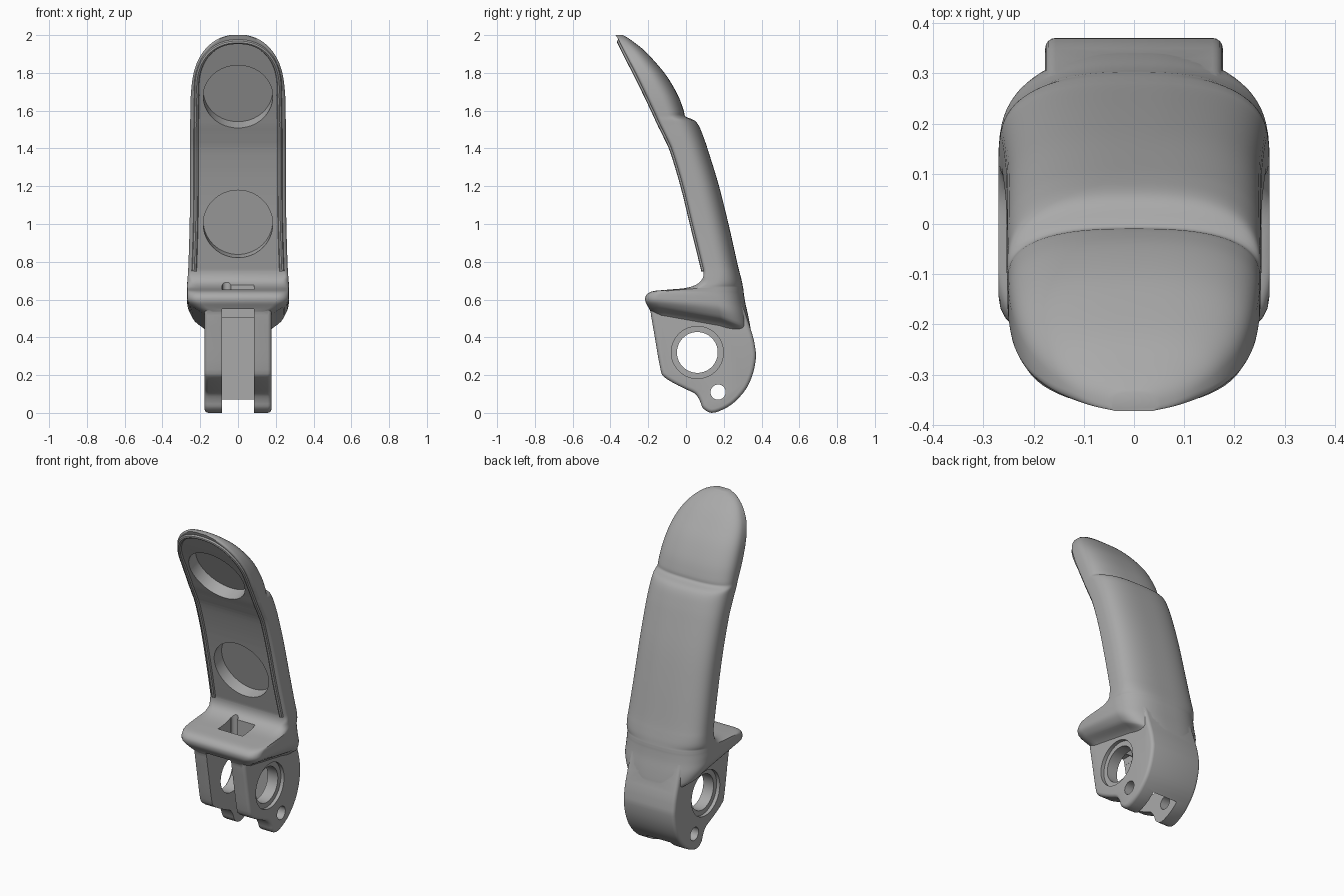
import bpy, bmesh, math
from mathutils import Vector, Matrix

cube = bpy.data.objects.get("Cube")
if cube:
    bpy.data.objects.remove(cube)

grey = bpy.data.materials.new("plain_grey")
grey.use_nodes = True
grey.diffuse_color = (0.4, 0.4, 0.4, 1)
grey.node_tree.nodes["Principled BSDF"].inputs["Base Color"].default_value = (0.4, 0.4, 0.4, 1)


def make_object(name, bm):
    bmesh.ops.recalc_face_normals(bm, faces=bm.faces)
    mesh = bpy.data.meshes.new(name)
    bm.to_mesh(mesh)
    bm.free()
    obj = bpy.data.objects.new(name, mesh)
    bpy.context.collection.objects.link(obj)
    return obj


def modified_mesh(obj):
    bpy.context.view_layer.update()
    graph = bpy.context.evaluated_depsgraph_get()
    return bpy.data.meshes.new_from_object(obj.evaluated_get(graph))


def combine(obj, other, operation="DIFFERENCE"):
    """Boolean that keeps the first solver result with a sound height."""
    mod = obj.modifiers.new("combine", "BOOLEAN")
    mod.object, mod.operation = other, operation
    for solver in ("EXACT", "MANIFOLD", "FLOAT"):
        mod.solver = solver
        mesh = modified_mesh(obj)
        heights = [v.co.z for v in mesh.vertices]
        if heights and max(heights) - min(heights) > 1.6:
            obj.data = mesh
            break
    obj.modifiers.clear()
    bpy.data.objects.remove(other)


def skin(name, sections):
    """Closed surface through a row of equal loops of points."""
    bm = bmesh.new()
    loops = [[bm.verts.new(p) for p in sec] for sec in sections]
    count = len(loops[0])
    for low, high in zip(loops, loops[1:]):
        for i in range(count):
            j = (i + 1) % count
            bm.faces.new((low[i], low[j], high[j], high[i]))
    bm.faces.new(loops[0][::-1])
    bm.faces.new(loops[-1])
    return make_object(name, bm)


def smooth_rows(rows, steps):
    """Catmull-Rom interpolation through rows of numbers."""
    pts = [rows[0]] + rows + [rows[-1]]
    out = []
    for a, b, c, d in zip(pts, pts[1:], pts[2:], pts[3:]):
        for s in range(steps):
            t = s / steps
            out.append([q + 0.5 * t * (r - p + t * (2*p - 5*q + 4*r - e + t * (3*(q - r) + e - p)))
                        for p, q, r, e in zip(a, b, c, d)])
    return out + [rows[-1]]


def clamp(v):
    return max(0.0, min(1.0, v))


def box(name, lo, hi):
    bm = bmesh.new()
    lo, hi = Vector(lo), Vector(hi)
    bmesh.ops.create_cube(bm, size=1, matrix=Matrix.Translation((lo + hi) / 2)
                          @ Matrix.Diagonal((*(hi - lo), 1)))
    return make_object(name, bm)


def cylinder(name, centre, axis, radius, length):
    bm = bmesh.new()
    turn = Vector(axis).to_track_quat("Z", "Y").to_matrix().to_4x4()
    bmesh.ops.create_cone(bm, cap_ends=True, segments=64, radius1=radius, radius2=radius,
                          depth=length, matrix=Matrix.Translation(centre) @ turn)
    return make_object(name, bm)


# Finger shell: height, front, back, half width
rows = [
    (.46, -.13, .30, .160), (.50, -.17, .335, .168), (.53, -.185, .345, .195),
    (.56, -.20, .342, .24), (.59, -.215, .33, .266), (.62, -.212, .315, .27),
    (.643, -.18, .307, .27), (.652, -.10, .305, .27), (.66, -.01, .303, .27),
    (.675, .045, .30, .27), (.70, .08, .295, .268), (.74, .094, .285, .265),
    (.80, .082, .27, .262), (1.0, .033, .225, .256), (1.2, -.016, .175, .254),
    (1.38, -.07, .12, .254), (1.46, -.105, .093, .254), (1.52, -.135, .068, .253),
    (1.55, -.149, .042, .253), (1.57, -.158, -.004, .252), (1.60, -.172, -.012, .252),
    (1.68, -.21, -.042, .25), (1.78, -.259, -.10, .239), (1.86, -.30, -.165, .215),
    (1.92, -.33, -.222, .178), (1.96, -.35, -.272, .137), (1.985, -.363, -.307, .095),
    (2.0, -.373, -.335, .045)]
rings = smooth_rows(rows, 4)


def section(z, front, back, width):
    """Flat front with rounded corners and a domed back."""
    depth = back - front
    r = min(.02 + .05 * clamp((.72 - z) / .06), .29 * depth, .4 * width)
    mid = max(front + .3 * depth, back - .19)
    pts = []
    for i in range(6):
        a = math.pi / 2 * i / 5
        pts.append((width - r + r * math.sin(a), front + r - r * math.cos(a)))
    for i in range(1, 21):
        a = math.pi / 2 * i / 20
        pts.append((width * math.cos(a) ** .74 if i < 20 else 0,
                    mid + (back - mid) * math.sin(a) ** .74))
    pts += [(-x, y) for x, y in reversed(pts[:-1])]
    sag = .4 * clamp((.66 - z) / .1)
    return [(x, y, z - sag * max(0, y - .05)) for x, y in pts]


body = skin("finger_segment", [section(*ring) for ring in rings])

# Knuckle block from a side outline
outline = [(-.17, .60), (-.19, .56), (-.165, .40), (-.135, .23), (-.115, .19), (-.06, .155),
           (.0, .125), (.05, .10), (.075, .06), (.09, .025), (.135, .0), (.20, .02),
           (.26, .06), (.32, .13), (.355, .21), (.37, .29), (.367, .34), (.35, .42), (.29, .60)]
side = smooth_rows(outline, 3)
half = .177
knuckle = skin("knuckle", [[(x, y, z) for y, z in side] for x in (-half, half)])
bevel = knuckle.modifiers.new("round", "BEVEL")
bevel.width, bevel.segments, bevel.angle_limit = .028, 4, math.radians(60)
rounded = modified_mesh(knuckle)
knuckle.modifiers.clear()
knuckle.data = rounded
combine(body, knuckle, "UNION")

# Fork slot, with a higher ceiling at the front
combine(body, box("slot", (-.085, -.6, -.1), (.085, .27, .505)))
combine(body, box("slot_front", (-.0845, -.61, .4), (.0845, -.08, .55)))

# Opening through the ledge, with a small cord notch
combine(body, box("ledge_opening", (-.084, -.075, .45), (.084, .048, .8)))
combine(body, cylinder("cord_notch", (-.06, .05, .62), (0, 0, 1), .022, .3))

# Pivot hole with counterbores, and pin hole
combine(body, cylinder("pivot_hole", (0, .06, .32), (1, 0, 0), .108, 1))
for s in (-1, 1):
    combine(body, cylinder("counterbore", (s * .2, .06, .32), (1, 0, 0), .138, .09))
combine(body, cylinder("pin_hole", (0, .17, .11), (1, 0, 0), .04, 1))


def front_at(z):
    for a, b in zip(rings, rings[1:]):
        if a[0] <= z <= b[0]:
            return a[1] + (b[1] - a[1]) * (z - a[0]) / (b[0] - a[0])
    return rings[-1][1]


def inward_at(z):
    slope = (front_at(z + .03) - front_at(z - .03)) / .06
    return Vector((0, 1, -slope)).normalized()


# Round pockets in the front face
for z in (1.675, 1.0):
    centre = Vector((0, front_at(z), z)) - inward_at(z) * .06
    combine(body, cylinder("pocket", centre, inward_at(z), .184, .27))

# Seal groove around the front face
path = [(ring[3] - .032, ring[0]) for ring in rings if .75 < ring[0] < 1.70]
for i in range(17):
    a = math.pi / 2 * i / 16
    path.append((.219 * math.cos(a) ** .9 if i < 16 else 0, 1.72 + .245 * math.sin(a) ** .9))
path += [(-x, z) for x, z in reversed(path[:-1])]
points = [Vector((x, front_at(z), z)) for x, z in path]
tube = []
for i, p in enumerate(points):
    along = points[min(i + 1, len(points) - 1)] - points[max(i - 1, 0)]
    inward = inward_at(p.z)
    across = along.cross(inward).normalized()
    tube.append([p + .013 * (across * math.cos(k * math.pi / 4) + inward * math.sin(k * math.pi / 4))
                 for k in range(8)])
combine(body, skin("groove", tube))

# Finish
body.data.materials.clear()
body.data.materials.append(grey)
for face in body.data.polygons:
    face.material_index = 0
bpy.ops.object.select_all(action="DESELECT")
body.select_set(True)
bpy.context.view_layer.objects.active = body
bpy.ops.object.shade_smooth_by_angle(angle=math.radians(35))
